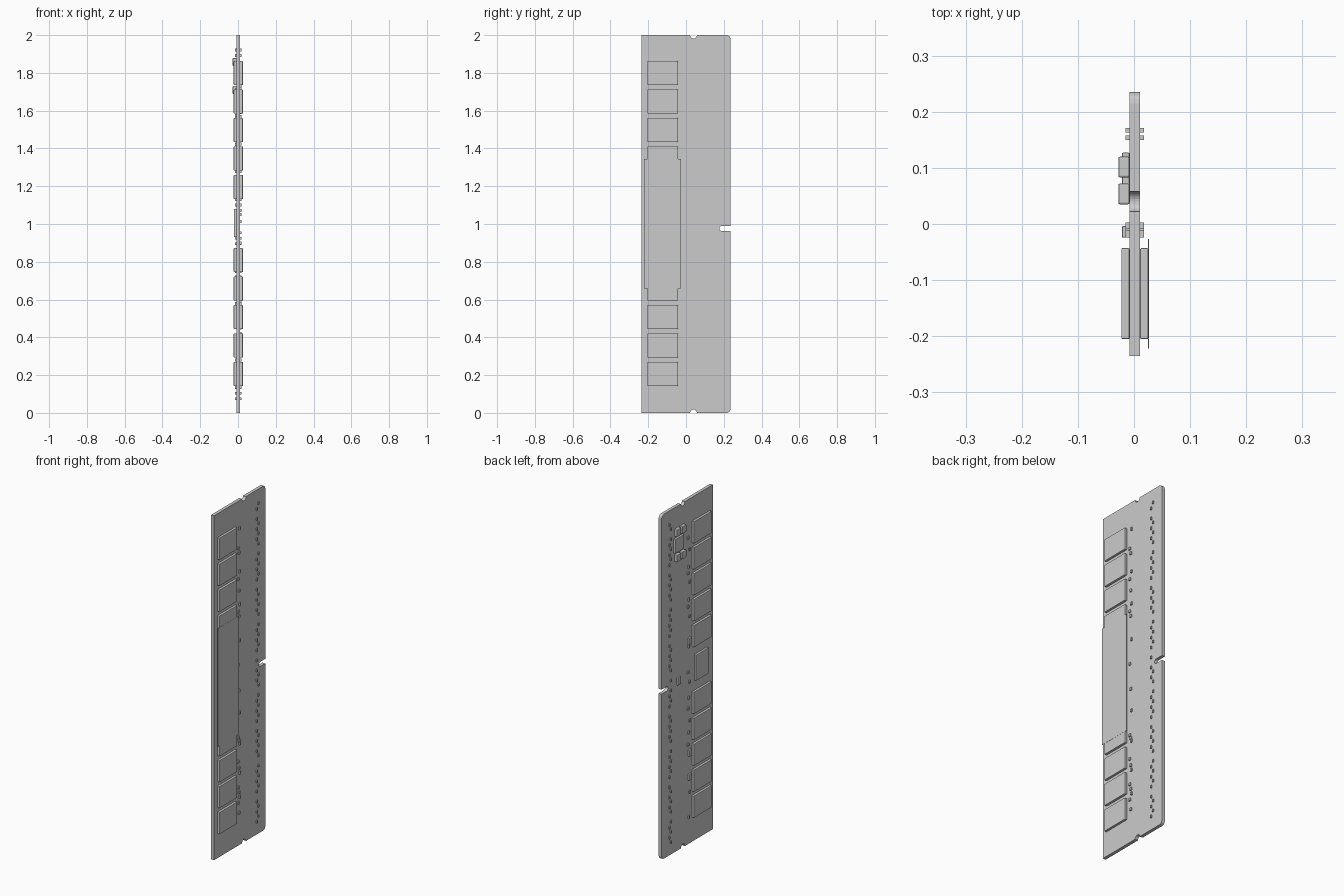
import bpy, bmesh, math
from mathutils import Matrix

if "Cube" in bpy.data.objects:
    bpy.data.objects.remove(bpy.data.objects["Cube"])

BACK, FRONT = -0.008, 0.011   # board faces on the -x and +x sides


def arc(cy, cz, r, a0, a1, n):
    return [(cy + r * math.cos(math.radians(a0 + (a1 - a0) * i / n)),
             cz + r * math.sin(math.radians(a0 + (a1 - a0) * i / n))) for i in range(n + 1)]


def finish(name, bm, bevel=0.0):
    bmesh.ops.recalc_face_normals(bm, faces=bm.faces[:])
    me = bpy.data.meshes.new(name)
    bm.to_mesh(me)
    bm.free()
    ob = bpy.data.objects.new(name, me)
    bpy.context.collection.objects.link(ob)
    if bevel:
        mod = ob.modifiers.new("bevel", 'BEVEL')
        mod.width = bevel
        mod.segments = 2
    return ob


def boxes(name, items, bevel=0.0):
    """items: (x0, x1, y0, y1, z0, z1) blocks gathered in one object"""
    bm = bmesh.new()
    for x0, x1, y0, y1, z0, z1 in items:
        m = Matrix.Translation(((x0 + x1) / 2, (y0 + y1) / 2, (z0 + z1) / 2))
        m = m @ Matrix.Diagonal((x1 - x0, y1 - y0, z1 - z0, 1))
        bmesh.ops.create_cube(bm, size=1, matrix=m)
    return finish(name, bm, bevel)


def part(side, height, y, z, w, h):
    """block sitting on a board face, centred at y, z"""
    x0, x1 = (FRONT, FRONT + height) if side > 0 else (BACK - height, BACK)
    return (x0, x1, y - w / 2, y + w / 2, z - h / 2, z + h / 2)


# circuit board: outline with end notches, rounded corners and key slot
outline = [(-0.235, 0)]
outline += arc(0.04, 0, 0.018, 180, 0, 12)
outline += arc(0.215, 0.02, 0.02, -90, 0, 4)
outline += [(0.235, 0.963)] + arc(0.19, 0.9765, 0.0135, 270, 90, 12) + [(0.235, 0.99)]
outline += arc(0.215, 1.98, 0.02, 0, 90, 4)
outline += arc(0.04, 2, 0.018, 0, -180, 12)
outline += [(-0.235, 2)]
bm = bmesh.new()
face = bm.faces.new([bm.verts.new((BACK, y, z)) for y, z in outline])
ext = bmesh.ops.extrude_face_region(bm, geom=[face])
bmesh.ops.translate(bm, vec=(FRONT - BACK, 0, 0),
                    verts=[v for v in ext["geom"] if isinstance(v, bmesh.types.BMVert)])
finish("circuit_board", bm)

# memory chips: two groups of five on each face
chip_z = [start + 0.1507 * i for start in (0.206, 1.196) for i in range(5)]
for side, label in ((1, "front"), (-1, "back")):
    for i, z in enumerate(chip_z):
        boxes(f"memory_chip_{label}_{i + 1}",
              [part(side, 0.0145, -0.124, z, 0.162, 0.127)], 0.002)

# thin label sheet laid over the middle front chips
boxes("label_sheet", [(0.0253, 0.0263, -0.222, -0.027, 0.658, 1.344)])

# control chips on the back face
boxes("clock_driver_chip", [part(-1, 0.0135, -0.121, 1.005, 0.116, 0.15)], 0.002)
boxes("power_chip", [part(-1, 0.0135, 0.087, 1.782, 0.08, 0.082)], 0.002)
boxes("hub_chip", [part(-1, 0.01, 0.085, 0.985, 0.03, 0.042)], 0.001)

# inductors around the power chip
boxes("inductors", [part(-1, 0.02, y, z, 0.037, 0.042)
                    for y in (0.0535, 0.1015) for z in (1.71, 1.857)], 0.003)

# edge resistors: two staggered columns beside the contact edge
for side, label in ((1, "front"), (-1, "back")):
    row = []
    for i in range(64):
        z = 0.075 + i * 0.0293
        if i % 7 == 5 or abs(z - 0.9765) < 0.02:
            continue
        row.append(part(side, 0.007, 0.1675 if i % 2 else 0.1535, z, 0.008, 0.015))
    boxes(f"edge_resistors_{label}", row)

# small capacitors beside the chips
front_z = [1.84, 1.73, 1.70, 1.59, 1.55, 1.48, 1.40, 1.36, 1.33, 1.19, 1.05, 0.90,
           0.77, 0.63, 0.61, 0.59, 0.49, 0.45, 0.42, 0.34, 0.31, 0.28, 0.25, 0.19]
back_z = [1.78, 1.71, 1.61, 1.575, 1.52, 1.42, 1.38, 1.32, 1.15, 1.0, 0.94,
          0.85, 0.79, 0.715, 0.65, 0.58, 0.30, 0.157]
for side, label, zs in ((1, "front", front_z), (-1, "back", back_z)):
    boxes(f"small_capacitors_{label}",
          [part(side, 0.007, (-0.003, -0.018, -0.01)[i % 3], z, 0.012, 0.016)
           for i, z in enumerate(zs)])

# taller capacitors on the back face
boxes("large_capacitors", [part(-1, 0.0135, -0.014, z, 0.021, 0.036)
                           for z in (0.39, 0.53, 1.18)], 0.002)
